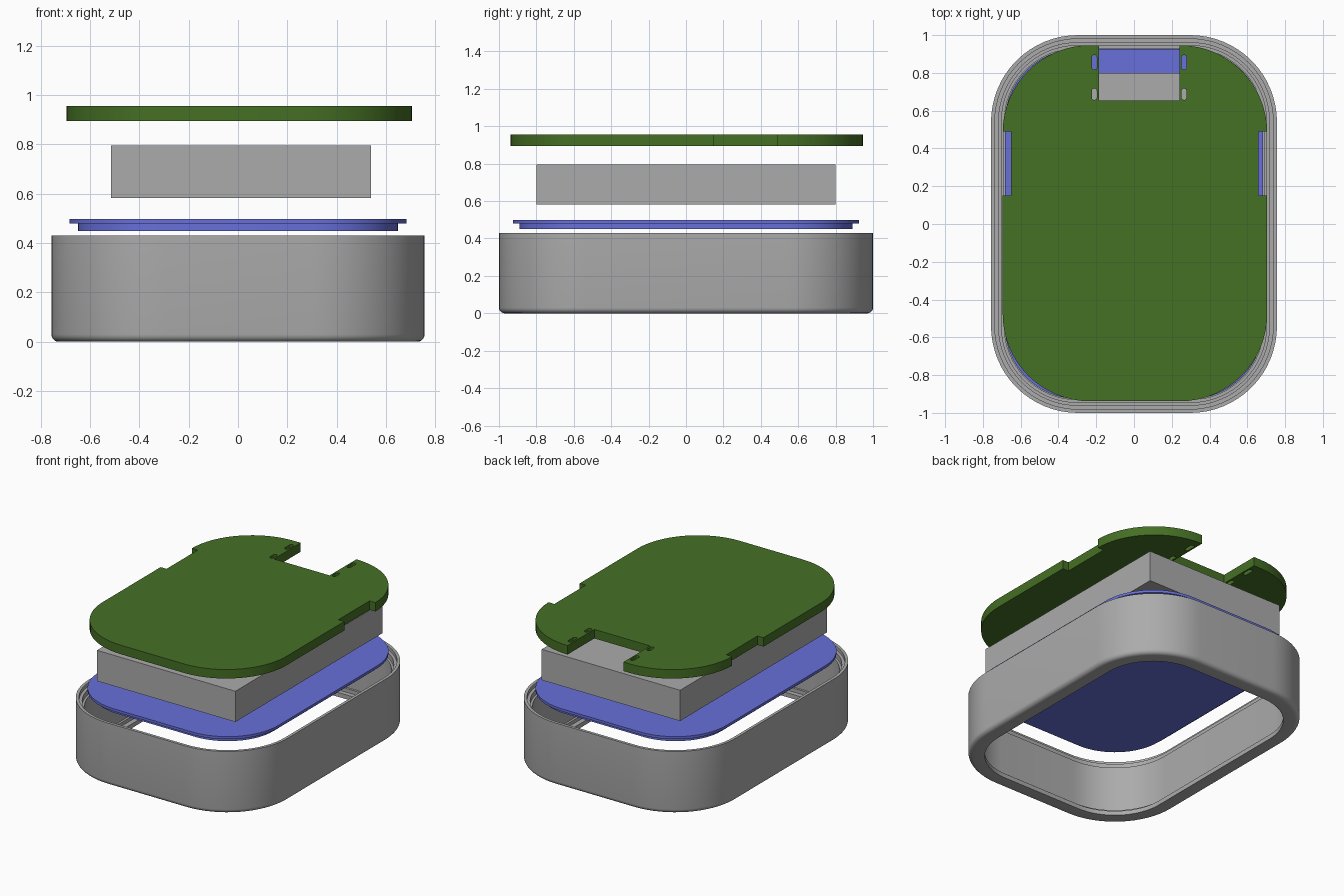
import bpy, bmesh, math

if "Cube" in bpy.data.objects:
    bpy.data.objects.remove(bpy.data.objects["Cube"])


def material(name, color):
    m = bpy.data.materials.new(name)
    m.diffuse_color = (*color, 1)
    m.use_nodes = True
    m.node_tree.nodes["Principled BSDF"].inputs["Base Color"].default_value = m.diffuse_color
    return m


GREY = material("grey plastic", (0.41, 0.41, 0.41))
BLUE = material("blue glass", (0.135, 0.16, 0.69))
GREEN = material("board green", (0.06, 0.16, 0.018))


def outline(hx, hy, r, cx=0, cy=0, seg=16):
    """Rounded rectangle, counter-clockwise."""
    pts = []
    for k, (sx, sy) in enumerate([(1, 1), (-1, 1), (-1, -1), (1, -1)]):
        for i in range(seg + 1):
            a = math.pi / 2 * (k + i / seg)
            pts.append((cx + sx * (hx - r) + r * math.cos(a),
                        cy + sy * (hy - r) + r * math.sin(a)))
    return pts


def loft(name, profile, hx, hy, r, mat, closed=False, cx=0, cy=0, seg=16):
    """Sweep an (inset, height) profile around a rounded rectangle."""
    bm = bmesh.new()
    rings = [[bm.verts.new((x, y, z)) for x, y in
              outline(hx - d, hy - d, r - d, cx, cy, seg)] for d, z in profile]
    pairs = list(zip(rings, rings[1:]))
    if closed:
        pairs.append((rings[-1], rings[0]))
    else:
        bm.faces.new(rings[0][::-1])
        bm.faces.new(rings[-1])
    n = len(rings[0])
    for a, b in pairs:
        for i in range(n):
            j = (i + 1) % n
            bm.faces.new((a[i], a[j], b[j], b[i]))
    bmesh.ops.recalc_face_normals(bm, faces=bm.faces)
    return finish(name, bm, mat)


def finish(name, bm, mat):
    me = bpy.data.meshes.new(name)
    bm.to_mesh(me)
    bm.free()
    me.materials.append(mat)
    ob = bpy.data.objects.new(name, me)
    bpy.context.collection.objects.link(ob)
    return ob


def box(name, x0, x1, y0, y1, z0, z1, mat):
    bm = bmesh.new()
    bmesh.ops.create_cube(bm, size=1)
    for v in bm.verts:
        v.co = ((x0 + x1) / 2 + v.co.x * (x1 - x0),
                (y0 + y1) / 2 + v.co.y * (y1 - y0),
                (z0 + z1) / 2 + v.co.z * (z1 - z0))
    return finish(name, bm, mat)


def activate(ob):
    bpy.ops.object.select_all(action='DESELECT')
    ob.select_set(True)
    bpy.context.view_layer.objects.active = ob


def smooth(ob):
    activate(ob)
    bpy.ops.object.shade_smooth_by_angle(angle=math.radians(30))


# Open housing ring: rounded foot, lower window ledge, stepped upper lip
foot = [(0.03 - 0.03 * math.cos(a), 0.03 - 0.03 * math.sin(a))
        for a in [math.pi / 2 * i / 5 for i in range(6)]]
wall = foot + [(0.103, 0), (0.103, 0.03), (0.07, 0.03), (0.07, 0.055),
               (0.055, 0.055), (0.055, 0.37), (0.04, 0.37), (0.04, 0.405),
               (0.02, 0.405), (0.02, 0.43), (0, 0.43)]
smooth(loft("housing_ring", wall, 0.757, 1.0, 0.46, GREY, closed=True))

# Window pane with a wider upper flange
pane = [(0.036, 0.45), (0.036, 0.48), (0, 0.48), (0, 0.498)]
smooth(loft("window_pane", pane, 0.684, 0.926, 0.387, BLUE))

# Battery block
box("battery_block", -0.515, 0.54, -0.8, 0.8, 0.583, 0.795, GREY)

# Circuit board
board = loft("circuit_board", [(0, 0.895), (0, 0.957)], 0.7, 0.942, 0.46,
             GREEN, cx=0.005, cy=0.004)

# Connector notch, side notches and mounting slots cut from the board
cutters = [
    box("notch_cutter", -0.185, 0.24, 0.655, 1.1, 0.8, 1.1, GREEN),
    box("left_cutter", -0.9, -0.65, 0.15, 0.49, 0.8, 1.1, GREEN),
    box("right_cutter", 0.66, 0.9, 0.15, 0.49, 0.8, 1.1, GREEN)]
for x in (-0.21, 0.265):
    for y, half in ((0.687, 0.03), (0.856, 0.039)):
        cutters.append(loft("slot_cutter", [(0, 0.8), (0, 1.1)], 0.0135, half,
                            0.0133, GREEN, cx=x, cy=y, seg=4))
for c in cutters:
    c.hide_render = True
    activate(board)
    mod = board.modifiers.new("cut", 'BOOLEAN')
    mod.operation = 'DIFFERENCE'
    mod.solver = 'EXACT'
    mod.object = c
    bpy.ops.object.modifier_apply(modifier=mod.name)
    bpy.data.objects.remove(c)
smooth(board)
